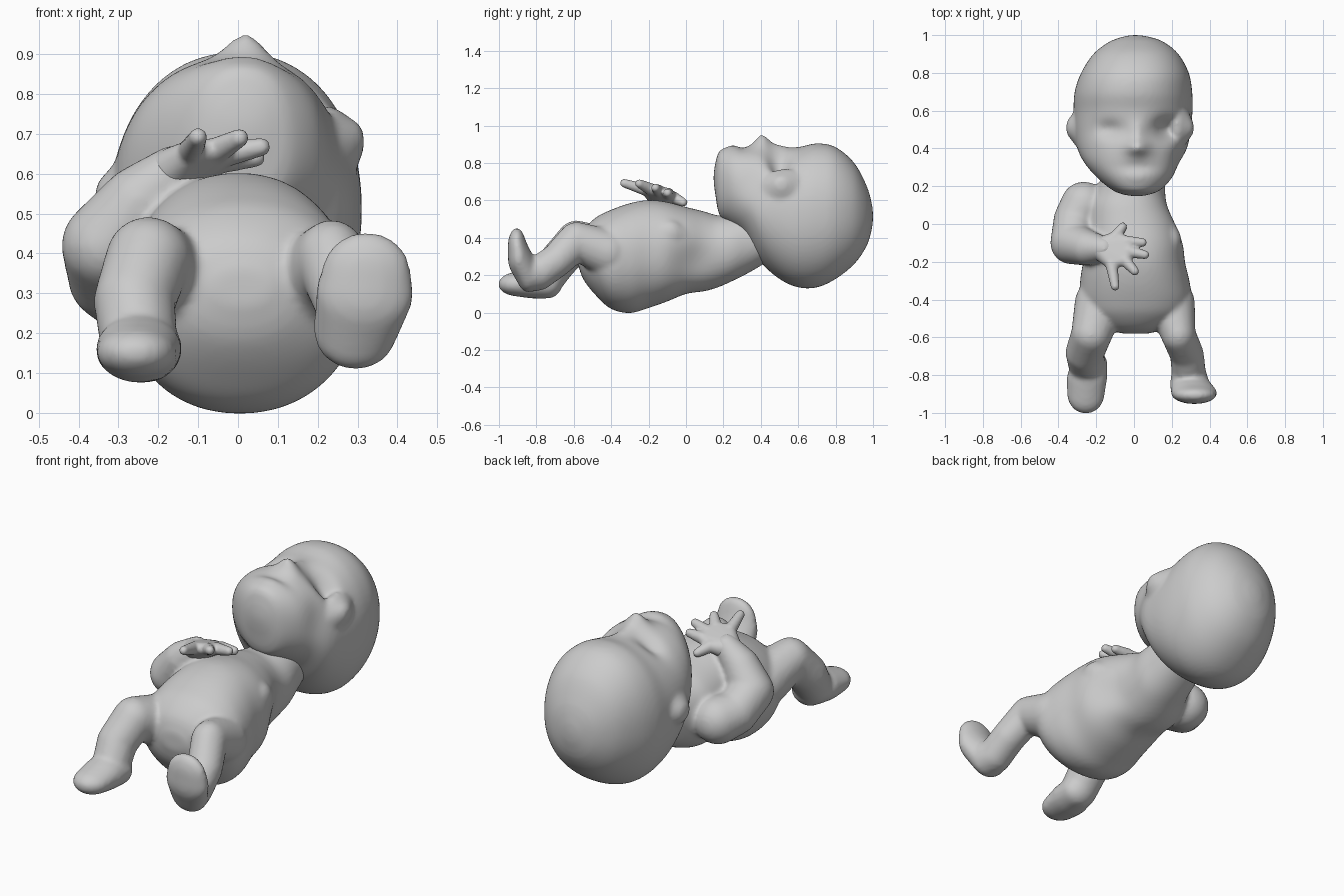
import bpy, bmesh, math
from mathutils import Vector

if "Cube" in bpy.data.objects:
    bpy.data.objects.remove(bpy.data.objects["Cube"])

# Unit sphere points used for every rounded lump
tmp = bmesh.new()
bmesh.ops.create_icosphere(tmp, subdivisions=3, radius=1)
SPHERE = [v.co.copy() for v in tmp.verts]
tmp.free()


def hull(bm, nodes):
    """Convex skin round ellipsoids (x, y, z, r) or (x, y, z, rx, ry, rz)."""
    t = bmesh.new()
    for n in nodes:
        r = n[3:] if len(n) == 6 else (n[3],) * 3
        for p in SPHERE:
            t.verts.new((n[0] + p.x * r[0], n[1] + p.y * r[1], n[2] + p.z * r[2]))
    bmesh.ops.convex_hull(t, input=t.verts[:])
    bmesh.ops.delete(t, geom=[v for v in t.verts if not v.link_faces], context='VERTS')
    bmesh.ops.recalc_face_normals(t, faces=t.faces[:])
    me = bpy.data.meshes.new("tmp")
    t.to_mesh(me)
    t.free()
    bm.from_mesh(me)
    bpy.data.meshes.remove(me)


def chain(bm, nodes):
    for a, b in zip(nodes, nodes[1:]):
        hull(bm, [a, b])


def loft(bm, rows, n=72, steps=6, p=2.15):
    """Closed loft along y; rows are (y, x_left, x_right, z_low, z_high)."""
    rows = [Vector(r) for r in rows]
    path = []
    for i in range(len(rows) - 1):
        a, b = rows[i], rows[i + 1]
        o, c = rows[max(i - 1, 0)], rows[min(i + 2, len(rows) - 1)]
        for k in range(steps):
            t = k / steps
            path.append(0.5 * (2 * a + (b - o) * t + (2 * o - 5 * a + 4 * b - c) * t * t
                               + (3 * a - o - 3 * b + c) * t ** 3))
    path.append(rows[-1])
    rings = []
    for y, x0, x1, z0, z1 in path:
        ring = []
        for k in range(n):
            a = 2 * math.pi * k / n
            c, s = math.cos(a), math.sin(a)
            ring.append(bm.verts.new((
                (x0 + x1) / 2 + (x1 - x0) / 2 * math.copysign(abs(c) ** (2 / p), c), y,
                (z0 + z1) / 2 + (z1 - z0) / 2 * math.copysign(abs(s) ** (2 / p), s))))
        rings.append(ring)
    for r, q in zip(rings, rings[1:]):
        for k in range(n):
            bm.faces.new((r[k], r[(k + 1) % n], q[(k + 1) % n], q[k]))
    bm.faces.new(rings[0])
    bm.faces.new(rings[-1])
    bmesh.ops.recalc_face_normals(bm, faces=bm.faces[:])


def skin(name, bm, voxel, smooth):
    """Fuse all overlapping lumps into one soft surface."""
    me = bpy.data.meshes.new(name)
    bm.to_mesh(me)
    bm.free()
    ob = bpy.data.objects.new(name, me)
    bpy.context.collection.objects.link(ob)
    m = ob.modifiers.new("fuse", 'REMESH')
    m.mode, m.voxel_size, m.use_smooth_shade = 'VOXEL', voxel, True
    m = ob.modifiers.new("soften", 'SMOOTH')
    m.factor, m.iterations = 0.5, smooth
    return ob


# Torso and neck
bm = bmesh.new()
loft(bm, [(-.58, -.06, .08, .27, .36), (-.55, -.16, .17, .18, .44), (-.48, -.25, .27, .09, .51),
          (-.40, -.285, .305, .02, .55), (-.30, -.285, .293, -.002, .585), (-.2, -.27, .27, .025, .602),
          (-.1, -.26, .26, .06, .592), (0, -.25, .23, .10, .565), (.1, -.24, .185, .115, .54),
          (.17, -.21, .168, .135, .52), (.25, -.17, .165, .17, .52), (.33, -.15, .15, .21, .53),
          (.45, -.13, .13, .28, .53)])
# Shallow hollow below the armless shoulder
for v in bm.verts:
    if v.co.x > .05:
        v.co.x -= .03 * math.exp(-((v.co.y - .03) / .1) ** 2 - ((v.co.z - .27) / .1) ** 2)
# Soft stump on the armless side
hull(bm, [(.19, -.09, .42, .062, .08, .08), (.15, .0, .40, .06), (.16, -.2, .40, .08)])
# Leg with the foot lying flat
chain(bm, [(-.18, -.42, .32, .135), (-.225, -.585, .385, .108), (-.26, -.68, .28, .103),
           (-.25, -.75, .18, .097), (-.235, -.74, .16, .095, .08, .085),
           (-.25, -.82, .16, .108, .08, .085), (-.255, -.90, .152, .10, .105, .065)])
# Leg with the foot upright
chain(bm, [(.195, -.42, .32, .128), (.235, -.585, .385, .09, .1, .1), (.28, -.69, .28, .09),
           (.29, -.79, .21, .092), (.295, -.845, .205, .105, .06, .097),
           (.318, -.895, .30, .124, .058, .11), (.322, -.905, .352, .112, .048, .103)])
# Bent arm
chain(bm, [(-.265, .10, .32, .125), (-.315, .02, .34, .112), (-.33, -.10, .42, .114),
           (-.25, -.125, .525, .095), (-.16, -.13, .61, .063)])
skin("body_with_limbs", bm, 0.012, 8)

# Hand: palm plus five spread fingers
bm = bmesh.new()
fingers = [((-.10, -.07, .617), (-.06, -.015, .59)), ((-.035, -.095, .635), (.045, -.098, .64)),
           ((-.03, -.145, .65), (.058, -.163, .667)), ((-.05, -.19, .66), (.004, -.25, .69)),
           ((-.12, -.21, .655), (-.10, -.33, .692))]
wrist = (-.18, -.13, .60, .06)
hull(bm, [wrist] + [k + (.03,) for k, tip in fingers])
for k, tip in fingers:
    chain(bm, [k + (.033,), tip + (.023,)])
skin("hand", bm, 0.007, 5)

# Head: large cranium with a flat upturned face
bm = bmesh.new()
loft(bm, [(.148, -.01, .04, .70, .74), (.157, -.06, .085, .63, .80), (.18, -.115, .14, .52, .865),
          (.24, -.19, .20, .47, .887), (.32, -.26, .25, .40, .89), (.40, -.30, .285, .27, .89),
          (.5, -.318, .30, .18, .88), (.6, -.32, .31, .135, .885), (.7, -.314, .308, .135, .905),
          (.8, -.28, .29, .18, .885), (.9, -.215, .235, .26, .80), (.965, -.13, .155, .355, .68),
          (.992, -.055, .075, .44, .59), (1.0, -.01, .02, .50, .53)])
# Face features as soft bumps and dents: x, y, width, length, height
features = [(.02, .405, .06, .042, .062), (.02, .48, .035, .06, .022),
            (.175, .50, .07, .055, -.085), (-.13, .50, .07, .045, -.035),
            (.02, .30, .09, .025, -.012), (.02, .25, .06, .03, .008)]
for v in bm.verts:
    mask = min(max((v.co.z - .55) / .15, 0), 1)
    x, y, z = v.co
    for fx, fy, w, l, h in features:
        v.co.z += mask * h * math.exp(-((x - fx) / w) ** 2 - ((y - fy) / l) ** 2)
    # Sunken cheek on one side
    if x > .1:
        v.co.x -= .025 * math.exp(-((y - .36) / .08) ** 2 - ((z - .70) / .12) ** 2)
# Ears, melted into the side of the head
hull(bm, [(-.325, .51, .54, .035, .06, .06), (-.25, .51, .54, .05, .16, .14)])
hull(bm, [(.295, .51, .68, .022, .05, .05), (.23, .53, .64, .06, .15, .13)])
skin("head", bm, 0.012, 7)
